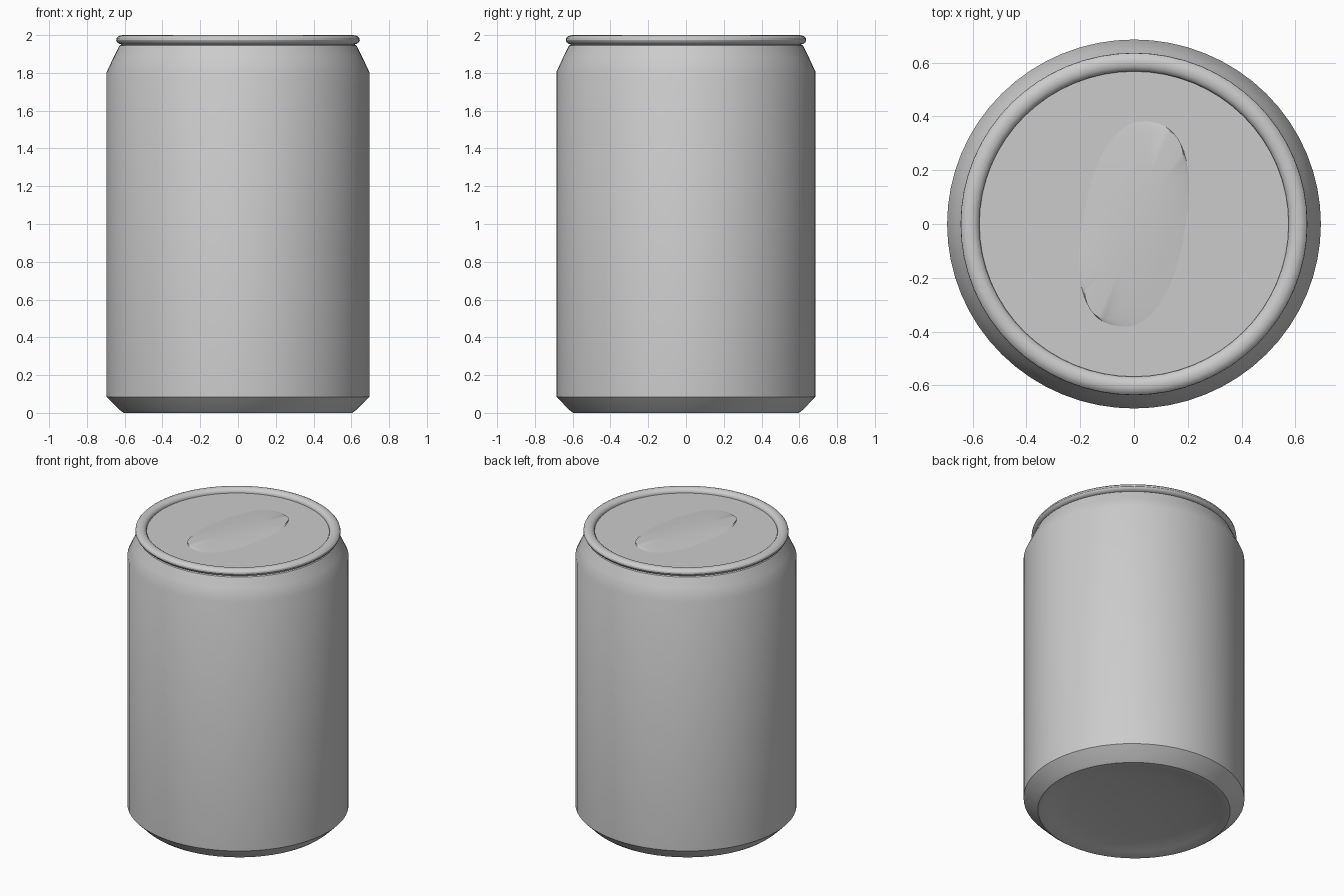
import bpy, bmesh, math

if "Cube" in bpy.data.objects:
    bpy.data.objects.remove(bpy.data.objects["Cube"])

SIDES = 64
Y_SCALE = 0.987


def finish(name, bm, angle=30):
    bmesh.ops.remove_doubles(bm, verts=bm.verts, dist=1e-5)
    bmesh.ops.recalc_face_normals(bm, faces=bm.faces)
    mesh = bpy.data.meshes.new(name)
    bm.to_mesh(mesh)
    bm.free()
    obj = bpy.data.objects.new(name, mesh)
    bpy.context.collection.objects.link(obj)
    bpy.ops.object.select_all(action='DESELECT')
    obj.select_set(True)
    bpy.context.view_layer.objects.active = obj
    bpy.ops.object.shade_smooth_by_angle(angle=math.radians(angle))
    return obj


def bridge(bm, a, b):
    n = len(a)
    for i in range(n):
        j = (i + 1) % n
        bm.faces.new((a[i], a[j], b[j], b[i]))


def lathe(name, profile):
    """Revolve (radius, z) points around the z axis; radius 0 closes a cap."""
    bm = bmesh.new()
    rings = []
    for r, z in profile:
        if r == 0:
            rings.append(bm.verts.new((0, 0, z)))
        else:
            rings.append([bm.verts.new((r * math.cos(t), r * Y_SCALE * math.sin(t), z))
                          for t in (2 * math.pi * i / SIDES for i in range(SIDES))])
    for a, b in zip(rings, rings[1:]):
        if isinstance(a, list) and isinstance(b, list):
            bridge(bm, a, b)
        else:
            tip, ring = (b, a) if isinstance(a, list) else (a, b)
            for i in range(SIDES):
                bm.faces.new((ring[i], ring[(i + 1) % SIDES], tip))
    return finish(name, bm)


# Can: concave base, chamfered foot, straight wall, neck, rolled rim and lid
LID_Z = 1.97
rim = [(0.61 + 0.035 * math.cos(t), 1.975 + 0.025 * math.sin(t))
       for t in (math.radians(-80 + 25 * k) for k in range(11))]
lathe("can_body", [
    (0, 0.055), (0.2, 0.05), (0.4, 0.035), (0.54, 0.015), (0.585, 0.0),
    (0.605, 0.0), (0.625, 0.015), (0.695, 0.085),
    (0.695, 1.805), (0.66, 1.88), (0.628, 1.945)]
    + rim + [(0.575, LID_Z), (0, LID_Z)])


# Slanted embossed panel on the lid: stadium outline rising to a twisted lens
def outline(half_x, half_y, power, angle, z):
    pts = []
    for i in range(48):
        t = 2 * math.pi * i / 48 - angle
        c, s = math.cos(t), math.sin(t)
        x = half_x * math.copysign(abs(c) ** power, c)
        y = half_y * math.copysign(abs(s) ** power, s)
        ca, sa = math.cos(angle), math.sin(angle)
        pts.append((x * ca - y * sa, x * sa + y * ca, z))
    return pts


bm = bmesh.new()
loops = [[bm.verts.new(p) for p in outline(*spec)] for spec in (
    (0.19, 0.385, 0.85, math.radians(-10), LID_Z + 0.0005),
    (0.135, 0.37, 0.9, math.radians(-20), LID_Z + 0.008),
    (0.07, 0.2, 1.0, math.radians(-20), LID_Z + 0.014))]
for a, b in zip(loops, loops[1:]):
    bridge(bm, a, b)
bm.faces.new(loops[-1])
finish("lid_panel", bm)
